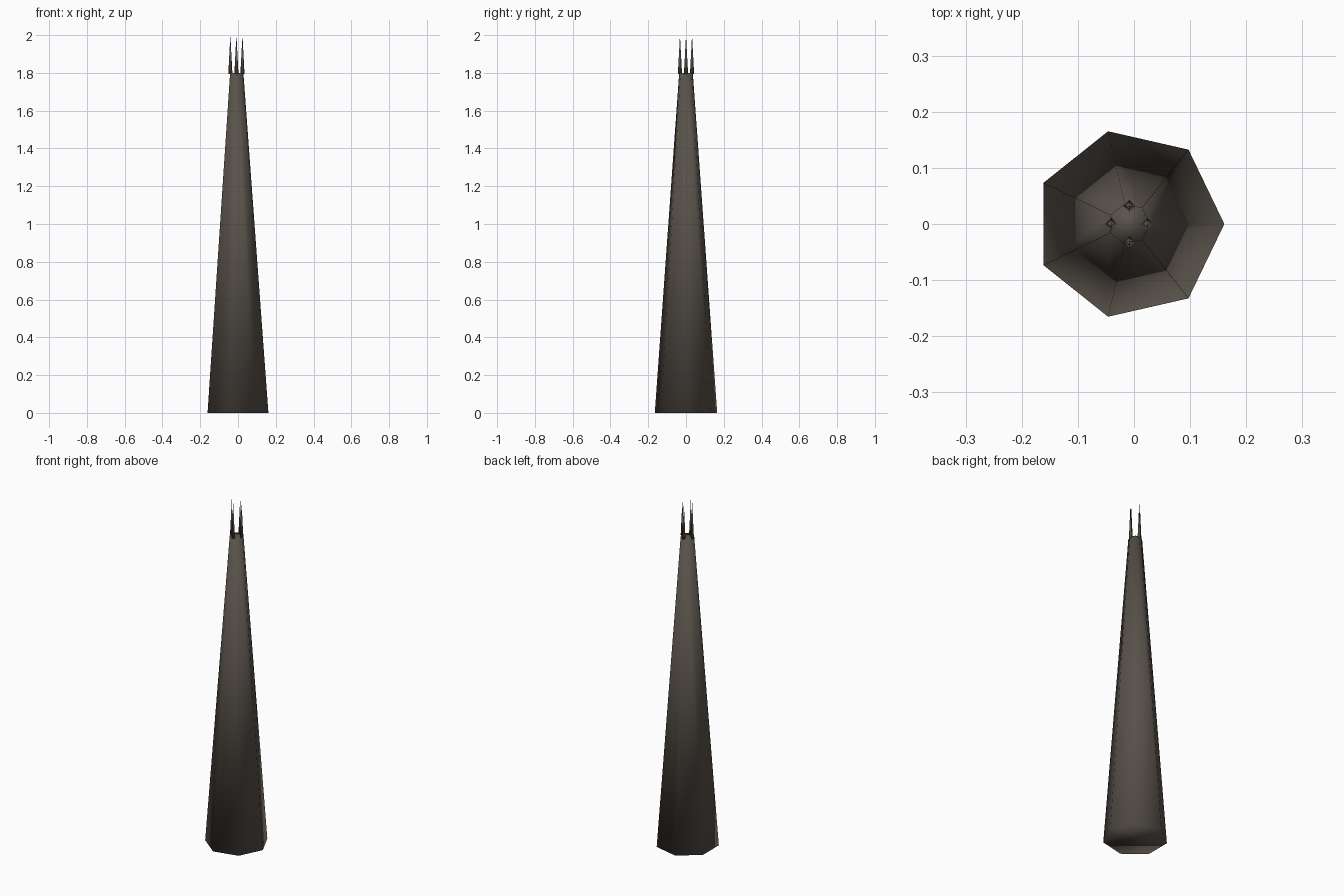
import bpy, math

if "Cube" in bpy.data.objects:
    bpy.data.objects.remove(bpy.data.objects["Cube"])

CX = -0.0085  # seven-sided shaft is centred by its bounding box


def material(name, color):
    m = bpy.data.materials.new(name)
    m.diffuse_color = (*color, 1)
    m.use_nodes = True
    m.node_tree.nodes["Principled BSDF"].inputs["Base Color"].default_value = m.diffuse_color
    return m


stone = material("dark_stone", (0.10, 0.085, 0.07))


def cone(name, sides, r1, r2, z0, z1, x, y):
    bpy.ops.mesh.primitive_cone_add(vertices=sides, radius1=r1, radius2=r2, depth=z1 - z0,
                                    location=(x, y, (z0 + z1) / 2))
    ob = bpy.context.object
    ob.name = name
    # first corner points along +x
    ob.rotation_euler.z = -math.pi / 2
    bpy.ops.object.transform_apply(location=False, rotation=True, scale=False)
    # whole surface is smooth, caps included
    bpy.ops.object.shade_smooth()
    ob.data.materials.append(stone)
    return ob


# Tapered shaft
cone("tower_shaft", 7, 0.1695, 0.037, 0, 1.8, CX, 0)

# Ring of four needle spikes on the top
for i in range(4):
    a = i * math.pi / 2
    cone(f"spike_{i + 1}", 4, 0.011, 0, 1.795, 2.0,
         CX + 0.032 * math.cos(a), 0.032 * math.sin(a))
